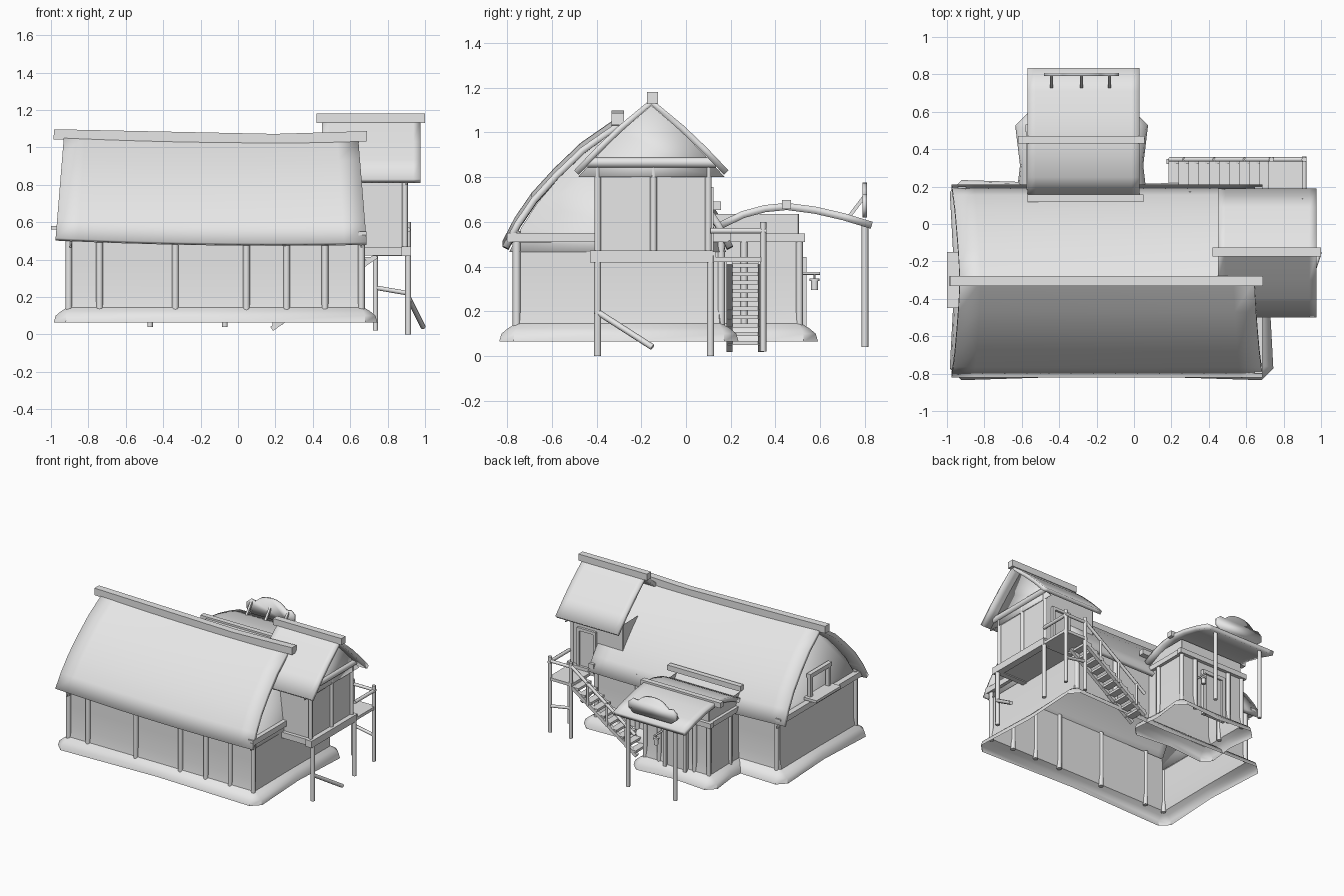
import bpy, bmesh, math
from mathutils import Vector, Matrix

cube = bpy.data.objects.get("Cube")
if cube:
    bpy.data.objects.remove(cube, do_unlink=True)

grey = bpy.data.materials.new("plain_grey")
grey.use_nodes = True
grey.diffuse_color = (0.8, 0.8, 0.8, 1)
grey.node_tree.nodes["Principled BSDF"].inputs["Base Color"].default_value = (0.8, 0.8, 0.8, 1)


def finish(name, bm, smooth=40, thick=0):
    """Turn a bmesh into a named, shaded object."""
    mesh = bpy.data.meshes.new(name)
    bm.to_mesh(mesh)
    bm.free()
    mesh.materials.append(grey)
    obj = bpy.data.objects.new(name, mesh)
    bpy.context.collection.objects.link(obj)
    mesh.shade_smooth()
    mesh.set_sharp_from_angle(angle=math.radians(smooth))
    if thick:
        mod = obj.modifiers.new("thickness", "SOLIDIFY")
        mod.thickness = thick
    return obj


def rod(name, a, b, r=0.016, sides=8):
    """Post (round) or beam (four sides) between two points."""
    a, b = Vector(a), Vector(b)
    d = b - a
    turn = Matrix.Rotation(math.pi / 4 if sides == 4 else 0, 4, "Z")
    m = Matrix.Translation((a + b) / 2) @ d.to_track_quat("Z", "Y").to_matrix().to_4x4() @ turn
    bm = bmesh.new()
    radius = r * math.sqrt(2) if sides == 4 else r
    bmesh.ops.create_cone(bm, cap_ends=True, segments=sides, radius1=radius,
                          radius2=radius, depth=d.length, matrix=m)
    return finish(name, bm, 50)


def box(name, lo, hi):
    lo, hi = Vector(lo), Vector(hi)
    bm = bmesh.new()
    bmesh.ops.create_cube(bm, size=1, matrix=Matrix.Translation((lo + hi) / 2)
                          @ Matrix.Diagonal((*(hi - lo), 1)))
    return finish(name, bm)


def roof(name, profile, x0, x1, taper, thick, sag=lambda x: 0, cols=14):
    """Sheet swept along x, narrowing towards its ridge."""
    low, top = min(z for _, z in profile), max(z for _, z in profile)
    bm = bmesh.new()
    grid = []
    for i in range(cols + 1):
        row = []
        for y, z in profile:
            t = taper * (z - low) / (top - low)
            x = x0 + t + (x1 - x0 - 2 * t) * i / cols
            row.append(bm.verts.new((x, y, z + sag(x))))
        grid.append(row)
    for a, b in zip(grid, grid[1:]):
        for j in range(len(profile) - 1):
            bm.faces.new((a[j], b[j], b[j + 1], a[j + 1]))
    return finish(name, bm, 35, thick)


def walls(name, x0, x1, y0, y1, rings, floor=False):
    """Rectangular shell lofted through (flare, height) rings, clipped corners."""
    bm = bmesh.new()
    loops = []
    for o, z in rings:
        cx, cy, hx, hy = (x0 + x1) / 2, (y0 + y1) / 2, (x1 - x0) / 2 + o, (y1 - y0) / 2 + o
        c = 0.004 + o * 0.7
        pts = []
        for sx, sy in ((1, -1), (1, 1), (-1, 1), (-1, -1)):
            pair = [(sx * hx, sy * (hy - c)), (sx * (hx - c), sy * hy)]
            pts += pair if sx * sy > 0 else pair[::-1]
            # middle of the next side flares a little less
            pts.append((sx * (hx - o * 0.3), 0) if sx * sy < 0 else (0, sy * (hy - o * 0.3)))
        loops.append([bm.verts.new((cx + x, cy + y, z)) for x, y in pts])
    for a, b in zip(loops, loops[1:]):
        for k in range(len(a)):
            n = (k + 1) % len(a)
            bm.faces.new((a[k], a[n], b[n], b[k]))
    if floor:
        bm.faces.new(loops[0][::-1])
    return finish(name, bm, 40)


def gable(name, profile, xlow, xtop, drop, shrink):
    """Wall filling the end of a roof, leaning from xlow to xtop."""
    low, top = profile[0][1], max(z for _, z in profile)
    mid = (profile[0][0] + profile[-1][0]) / 2
    bm = bmesh.new()
    bm.faces.new([bm.verts.new((xlow + (xtop - xlow) * (z - low) / (top - low),
                                mid + (y - mid) * shrink, z - drop)) for y, z in profile])
    return finish(name, bm, 30, 0.01)


def mirrored(half):
    """Complete a roof profile from eave to ridge about its ridge."""
    ridge = half[-1][0]
    return half + [(2 * ridge - y, z) for y, z in reversed(half[:-1])]


FLARE = [(0.085, 0.065), (0.075, 0.1), (0.045, 0.125), (0.012, 0.145), (0, 0.22), (0, 0.38), (0, 0.55)]

# Main house
walls("main_walls", -0.9, 0.66, -0.75, 0.15, FLARE)
main = mirrored([(-0.82, 0.5), (-0.765, 0.605), (-0.69, 0.715), (-0.59, 0.825),
                 (-0.47, 0.94), (-0.305, 1.055)])
roof("main_roof", main, -0.975, 0.688, 0.045, 0.03, lambda x: 0.02 * (x - 0.2) ** 2 - 0.012)
gable("main_gable_left", main, 0.655, 0.59, 0.035, 0.94)
gable("main_gable_right", main, -0.9, -0.87, 0.035, 0.94)
rod("main_ridge_beam_long", (-0.985, -0.305, 1.07), (0.2, -0.305, 1.045), 0.027, 4)
rod("main_ridge_beam_short", (0.19, -0.305, 1.045), (0.69, -0.305, 1.06), 0.027, 4)
for x in (-0.92, 0.665):
    rod("gable_tie_beam", (x, -0.8, 0.53), (x, 0.2, 0.53), 0.021, 4)
for x in (-0.905, -0.74, -0.335, 0.045, 0.26, 0.465, 0.66):
    rod("front_wall_post", (x, -0.757, 0.13), (x, -0.757, 0.56), 0.018)
for x in (-0.88, 0.3, 0.65):
    rod("back_wall_post", (x, 0.157, 0.13), (x, 0.157, 0.56), 0.018)

# Window frame on the end gable
for y in (-0.41, -0.19):
    rod("window_upright", (-0.92, y, 0.55), (-0.92, y, 0.74), 0.014, 4)
rod("window_head", (-0.92, -0.43, 0.74), (-0.92, -0.17, 0.74), 0.016, 4)
box("window_sill", (-1.0, -0.45, 0.56), (-0.89, -0.15, 0.58))

# Side tower
walls("tower_walls", 0.46, 0.89, -0.39, 0.105,
      [(0, 0.43), (0, 0.57), (0, 0.72), (0, 0.87)], True)
tower = mirrored([(-0.5, 0.83), (-0.4, 0.935), (-0.3, 1.03), (-0.155, 1.15)])
roof("tower_roof", tower, 0.45, 0.975, 0, 0.028)
gable("tower_gable", tower, 0.895, 0.895, 0.03, 0.95)
rod("tower_ridge_beam", (0.42, -0.15, 1.155), (1.0, -0.15, 1.155), 0.025, 4)
rod("tower_upper_beam", (0.9, -0.44, 0.865), (0.9, 0.135, 0.865), 0.024)
rod("tower_lower_beam", (0.9, -0.43, 0.445), (0.9, 0.12, 0.445), 0.026, 4)
for y in (-0.395, 0.11):
    rod("tower_floor_beam", (0.55, y, 0.445), (0.92, y, 0.445), 0.022, 4)
    rod("tower_leg", (0.91, y, 0), (0.91, y, 0.45), 0.016)
for y in (-0.395, -0.145, 0.1):
    rod("tower_post", (0.893, y, 0.45), (0.893, y, 0.86), 0.015)
rod("leg_brace", (0.91, -0.4, 0.2), (0.99, -0.15, 0.04), 0.014)
box("tower_door", (0.7, 0.1, 0.45), (0.82, 0.113, 0.73))
for x in (0.69, 0.83):
    rod("door_jamb", (x, 0.112, 0.44), (x, 0.112, 0.75), 0.011, 4)
rod("door_lintel", (0.68, 0.112, 0.745), (0.84, 0.112, 0.745), 0.011, 4)

# Landing and stairs
box("landing", (0.72, 0.11, 0.42), (0.92, 0.355, 0.442))
for x in (0.735, 0.91):
    rod("landing_post", (x, 0.345, 0.02), (x, 0.345, 0.6), 0.014)
rod("landing_post_brace", (0.735, 0.345, 0.25), (0.91, 0.345, 0.22), 0.012)
rod("landing_rail_end", (0.91, 0.11, 0.56), (0.91, 0.36, 0.56), 0.013)
rod("landing_rail_back", (0.72, 0.345, 0.565), (0.92, 0.345, 0.565), 0.012)
for y in (0.195, 0.335):
    rod("stair_stringer", (0.74, y, 0.42), (0.18, y, 0.03), 0.013, 4)
STEPS = 10
for i in range(STEPS):
    x, z = 0.7 - i * 0.054, 0.405 - i * 0.0385
    box("stair_tread", (x - 0.03, 0.185, z - 0.008), (x + 0.025, 0.345, z + 0.01))
    if i % 3 == 2:
        rod("stair_baluster", (x, 0.345, z - 0.02), (x, 0.345, z + 0.16), 0.01)
rod("stair_handrail", (0.735, 0.345, 0.575), (0.19, 0.345, 0.19), 0.012)

# Entrance wing
walls("wing_walls", -0.55, -0.01, 0.12, 0.505, FLARE + [(0, 0.635)])
roof("wing_roof", [(0.15, 0.6), (0.25, 0.648), (0.35, 0.675), (0.45, 0.685), (0.58, 0.668),
                   (0.71, 0.638), (0.835, 0.6)], -0.57, 0.03, 0, 0.032)
rod("wing_ridge_beam", (-0.62, 0.45, 0.677), (0.055, 0.45, 0.677), 0.02, 4)
rod("wing_flashing_beam", (-0.57, 0.137, 0.672), (0.05, 0.137, 0.672), 0.02, 4)
rod("wing_front_beam", (-0.58, 0.512, 0.53), (0.02, 0.512, 0.53), 0.019, 4)
for x in (-0.555, -0.005):
    rod("wing_side_beam", (x, 0.14, 0.53), (x, 0.53, 0.53), 0.019, 4)
    rod("wing_side_post", (x, 0.26, 0.13), (x, 0.26, 0.53), 0.016)
for x in (-0.55, -0.43, -0.13, -0.01):
    rod("wing_front_post", (x, 0.507, 0.12), (x, 0.507, 0.53), 0.016)
for x in (-0.47, -0.07):
    rod("canopy_post", (x, 0.8, 0.04), (x, 0.8, 0.59), 0.015)

# Entrance door and lantern
box("entrance_door", (-0.36, 0.5, 0.1), (-0.2, 0.525, 0.42))
for x in (-0.365, -0.195):
    rod("entrance_jamb", (x, 0.525, 0.09), (x, 0.525, 0.43), 0.014, 4)
rod("entrance_lintel", (-0.38, 0.525, 0.43), (-0.18, 0.525, 0.43), 0.014, 4)
rod("lantern_bracket", (-0.15, 0.5, 0.37), (-0.15, 0.6, 0.37), 0.007)
rod("lantern_hook", (-0.15, 0.575, 0.34), (-0.15, 0.575, 0.37), 0.004)
rod("lantern_cap", (-0.15, 0.575, 0.335), (-0.15, 0.575, 0.348), 0.022)
rod("lantern_body", (-0.15, 0.575, 0.295), (-0.15, 0.575, 0.337), 0.016)

# Blank signboard with a raised, rounded middle
outline = [(-0.16, 0.62), (0.16, 0.62), (0.2, 0.65), (0.2, 0.7), (0.17, 0.725), (0.13, 0.72)]
outline += [(0.11 * math.cos(a), 0.725 + 0.05 * math.sin(a))
            for a in (math.pi * k / 8 for k in range(1, 8))]
outline += [(-0.13, 0.72), (-0.17, 0.725), (-0.2, 0.7), (-0.2, 0.65)]
bm = bmesh.new()
bm.faces.new([bm.verts.new((x - 0.28, 0.79, z)) for x, z in outline])
finish("signboard", bm, 40, 0.018)
for x in (-0.44, -0.28, -0.13):
    rod("sign_strut", (x, 0.73, 0.625), (x, 0.795, 0.71), 0.008, 4)
